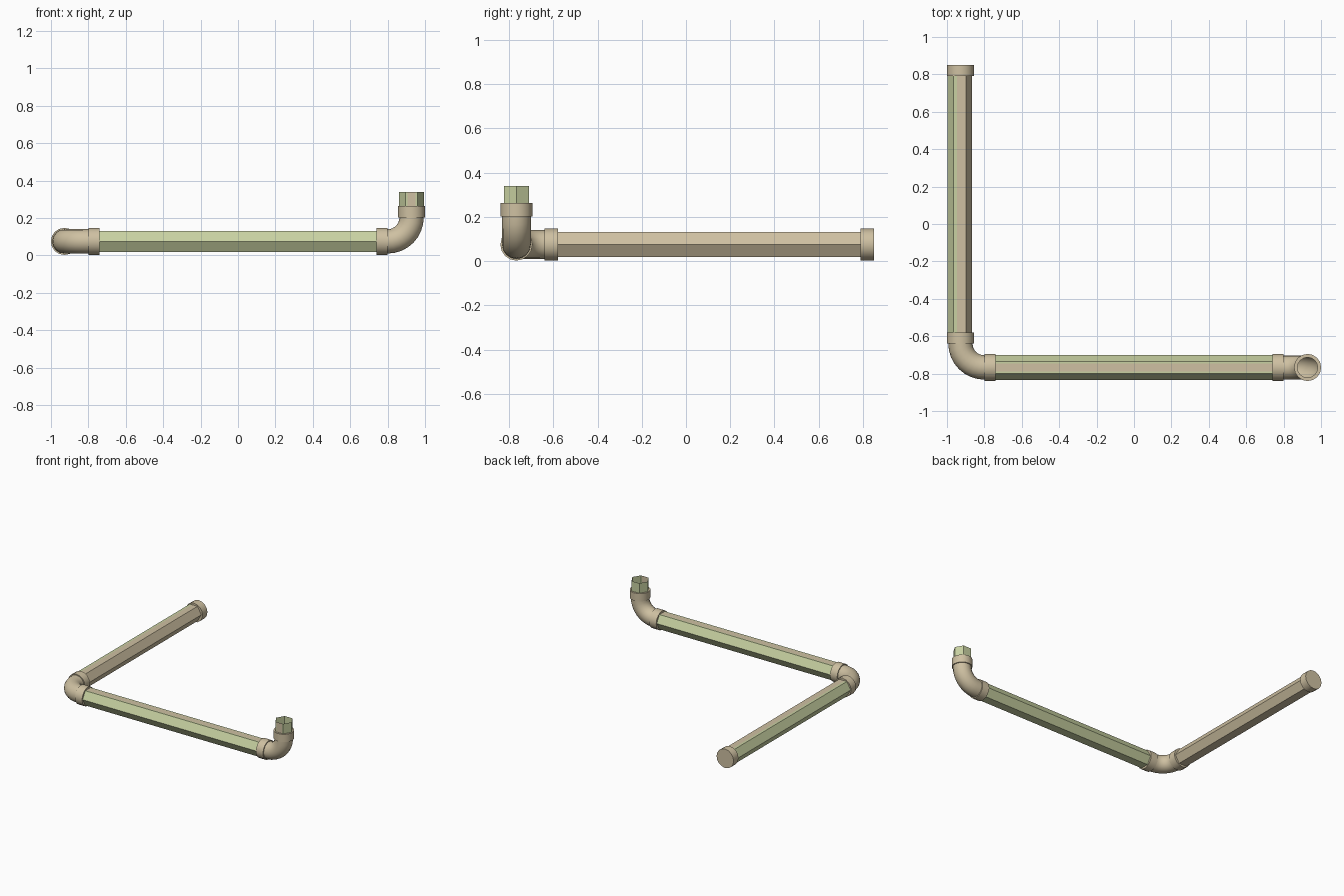
import bpy, math
from mathutils import Vector as V

if "Cube" in bpy.data.objects:
    bpy.data.objects.remove(bpy.data.objects["Cube"])

def material(name, rgb):
    m = bpy.data.materials.new(name)
    m.diffuse_color = (*rgb, 1)
    m.use_nodes = True
    m.node_tree.nodes["Principled BSDF"].inputs["Base Color"].default_value = m.diffuse_color
    return m

BEIGE = material("beige", (0.62, 0.53, 0.36))
GREEN = material("pale_green", (0.58, 0.64, 0.36))
X, Y, Z = V((1, 0, 0)), V((0, 1, 0)), V((0, 0, 1))
CX, CY, CZ = 0.928, -0.767, 0.075   # pipe centre lines
BEND, SIDES = 0.128, 16

def build(name, verts, faces, slots=None, smooth=True):
    me = bpy.data.meshes.new(name)
    me.from_pydata([tuple(v) for v in verts], [], faces)
    me.materials.append(BEIGE)
    me.materials.append(GREEN)
    if slots:
        for p, s in zip(me.polygons, slots):
            p.material_index = s
    ob = bpy.data.objects.new(name, me)
    bpy.context.collection.objects.link(ob)
    bpy.ops.object.select_all(action='DESELECT')
    ob.select_set(True)
    bpy.context.view_layer.objects.active = ob
    bpy.ops.object.mode_set(mode='EDIT')
    bpy.ops.mesh.select_all(action='SELECT')
    bpy.ops.mesh.normals_make_consistent(inside=False)
    bpy.ops.object.mode_set(mode='OBJECT')
    if smooth:
        bpy.ops.object.shade_smooth_by_angle(angle=math.radians(40))
    return ob

def circle(c, u, w, r):
    return [c + r * (math.cos(t) * u + math.sin(t) * w)
            for t in (2 * math.pi * i / SIDES for i in range(SIDES))]

def skin(rings, n, closed_loop=False):
    faces = []
    for k in range(rings if closed_loop else rings - 1):
        a, b = k * n, ((k + 1) % rings) * n
        for i in range(n):
            j = (i + 1) % n
            faces.append((a + i, a + j, b + j, b + i))
    return faces

def collar(name, start, axis, u, w, length=0.06, r=0.0725, inner=0.054):
    end = start + axis * length
    verts = []
    for c, rad in ((start, inner), (start, r), (end, r), (end, inner)):
        verts += circle(c, u, w, rad)
    return build(name, verts, skin(4, SIDES, True))

def elbow(name, centre, d0, d1, side):
    # quarter bend sweeping from direction d0 to d1 about centre
    verts, steps = [], 8
    for k in range(steps + 1):
        t = math.pi / 2 * k / steps
        out = d0 * math.cos(t) + d1 * math.sin(t)
        verts += circle(centre + out * BEND, out, side, 0.065)
    return build(name, verts, skin(steps + 1, SIDES))

def hex_pipe(name, start, axis, length, u, w, cuts, is_green):
    # hexagon with corners on +-u; cuts split the flat +w side into strips
    R, h = 0.066, 0.0565
    prof = [(R, 0), (R / 2, h)] + [(c, h) for c in cuts] + \
           [(-R / 2, h), (-R, 0), (-R / 2, -h), (R / 2, -h)]
    n = len(prof)
    verts = [start + axis * d + u * a + w * b for d in (0, length) for a, b in prof]
    slots = []
    for i in range(n):
        (a, b), (c, d) = prof[i], prof[(i + 1) % n]
        slots.append(int(is_green((a + c) / 2, (b + d) / 2)))
    return build(name, verts, skin(2, n), slots, smooth=False)

# straight pipes: beige with green painted sides
hex_pipe("long_pipe", V((-0.78, CY, CZ)), X, 1.56, Y, Z, (0.022, -0.022),
         lambda a, b: not (b > 0.05 and abs(a) < 0.02))
hex_pipe("side_pipe", V((-CX - 0.003, -0.62, CZ)), Y, 1.43, X, Z, (-0.015,),
         lambda a, b: a < -0.02 and b > -0.05)
hex_pipe("riser_stub", V((CX, CY, 0.21)), Z, 0.13, X, -Y, (0.022, -0.022),
         lambda a, b: not (b > 0.05 and abs(a) < 0.02))

# elbows
elbow("corner_elbow", V((-0.80, CY + BEND, CZ)), -Y, -X, Z)
elbow("riser_elbow", V((0.80, CY, CZ + BEND)), -Z, X, Y)

# collars at each joint
collar("corner_collar_long", V((-0.80, CY, CZ)), X, Y, Z)
collar("corner_collar_side", V((-CX, CY + BEND, CZ)), Y, X, Z)
collar("riser_collar_long", V((0.74, CY, CZ)), X, Y, Z)
collar("riser_collar_top", V((CX, CY, CZ + BEND)), Z, X, Y)

# closed end cap on the side pipe
verts = circle(V((-CX, 0.79, CZ)), X, Z, 0.0725) + circle(V((-CX, 0.85, CZ)), X, Z, 0.0725)
build("end_cap", verts, skin(2, SIDES) + [tuple(range(SIDES)), tuple(range(SIDES, 2 * SIDES))])
